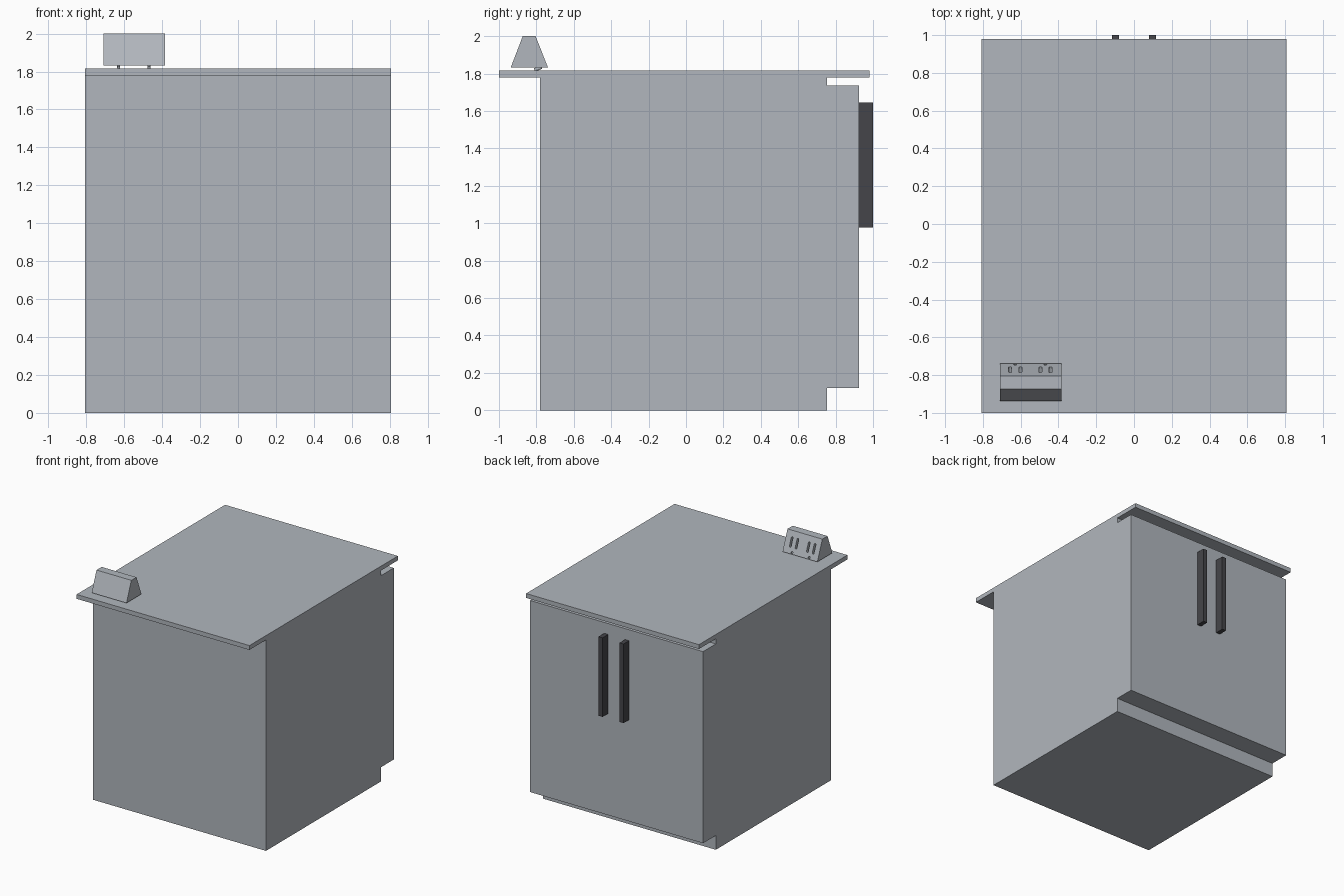
import bpy, bmesh, math
from mathutils import Vector

cube = bpy.data.objects.get("Cube")
if cube:
    bpy.data.objects.remove(cube, do_unlink=True)


def material(name, rgb):
    m = bpy.data.materials.new(name)
    m.use_nodes = True
    m.diffuse_color = (*rgb, 1)
    m.node_tree.nodes["Principled BSDF"].inputs["Base Color"].default_value = (*rgb, 1)
    return m


grey = material("light grey", (0.44, 0.47, 0.51))
charcoal = material("charcoal", (0.06, 0.06, 0.068))


def extrude_all(name, profiles, vec, mat):
    """Extrude each closed 3D outline along vec into one object."""
    bm = bmesh.new()
    for outline in profiles:
        face = bm.faces.new([bm.verts.new(p) for p in outline])
        new = bmesh.ops.extrude_face_region(bm, geom=[face], use_keep_orig=True)["geom"]
        verts = [g for g in new if isinstance(g, bmesh.types.BMVert)]
        bmesh.ops.translate(bm, verts=verts, vec=vec)
    bmesh.ops.recalc_face_normals(bm, faces=bm.faces)
    mesh = bpy.data.meshes.new(name)
    bm.to_mesh(mesh)
    bm.free()
    mesh.materials.append(mat)
    obj = bpy.data.objects.new(name, mesh)
    bpy.context.collection.objects.link(obj)
    return obj


def side_profile(name, yz, x0, x1, mat):
    return extrude_all(name, [[(x0, y, z) for y, z in yz]], (x1 - x0, 0, 0), mat)


def rect(y0, y1, z0, z1):
    return [(y0, z0), (y1, z0), (y1, z1), (y0, z1)]


# Cabinet with toe kick and overhanging door block
W = 0.807
side_profile("cabinet", [(-0.78, 0), (0.755, 0), (0.755, 0.12), (0.925, 0.12),
                         (0.925, 1.737), (0.755, 1.737), (0.755, 1.78), (-0.78, 1.78)],
             -W, W, grey)

# Countertop
side_profile("countertop", rect(-1, 0.98, 1.78, 1.817), -W, W, grey)

# Door handles
for side, x in (("right", -0.098), ("left", 0.098)):
    side_profile(side + "_handle", rect(0.925, 1, 0.978, 1.645), x - 0.019, x + 0.019, charcoal)

# Sloped power outlet block
low, high = Vector((0, -0.738, 1.833)), Vector((0, -0.804, 2))
outlet = side_profile("outlet_block", [(-0.937, low.z), (low.y, low.z), (high.y, high.z),
                                       (-0.873, high.z)], -0.71, -0.385, grey)

# Rounded outlines lying on the sloped face
up = (high - low).normalized()
out = Vector((0, up.z, -up.y))


def rounded(x, along, half, radius, lift):
    centre = low + up * along + out * lift + Vector((x, 0, 0))
    pts = []
    for end in (0, 1):
        for i in range(7):
            a = math.pi * (end + i / 6)
            shift = half if end == 0 else -half
            pts.append(centre + Vector((radius * math.cos(a), 0, 0))
                       + up * (radius * math.sin(a) + shift))
    return pts


# Socket openings, cut into the slope
sockets = (-0.629, -0.469)
slots = [rounded(x + dx, 0.09, 0.034, 0.008, 0.01)
         for x in sockets for dx in (-0.027, 0.027)]
pins = [rounded(x, 0.014, 0.001, 0.008, 0.01) for x in sockets]
for name, shapes, depth in (("slot_cutter", slots, 0.07), ("pin_cutter", pins, 0.025)):
    cutter = extrude_all(name, shapes, -out * depth, grey)
    cutter.hide_render = True
    cutter.hide_viewport = True
    mod = outlet.modifiers.new(name, "BOOLEAN")
    mod.operation = "DIFFERENCE"
    mod.solver = "EXACT"
    mod.object = cutter

# Round pin sleeves that reach just below the block
extrude_all("pin_sleeves", [rounded(x, 0.014, 0.001, 0.008, -0.03) for x in sockets],
            -out * 0.042, grey)
